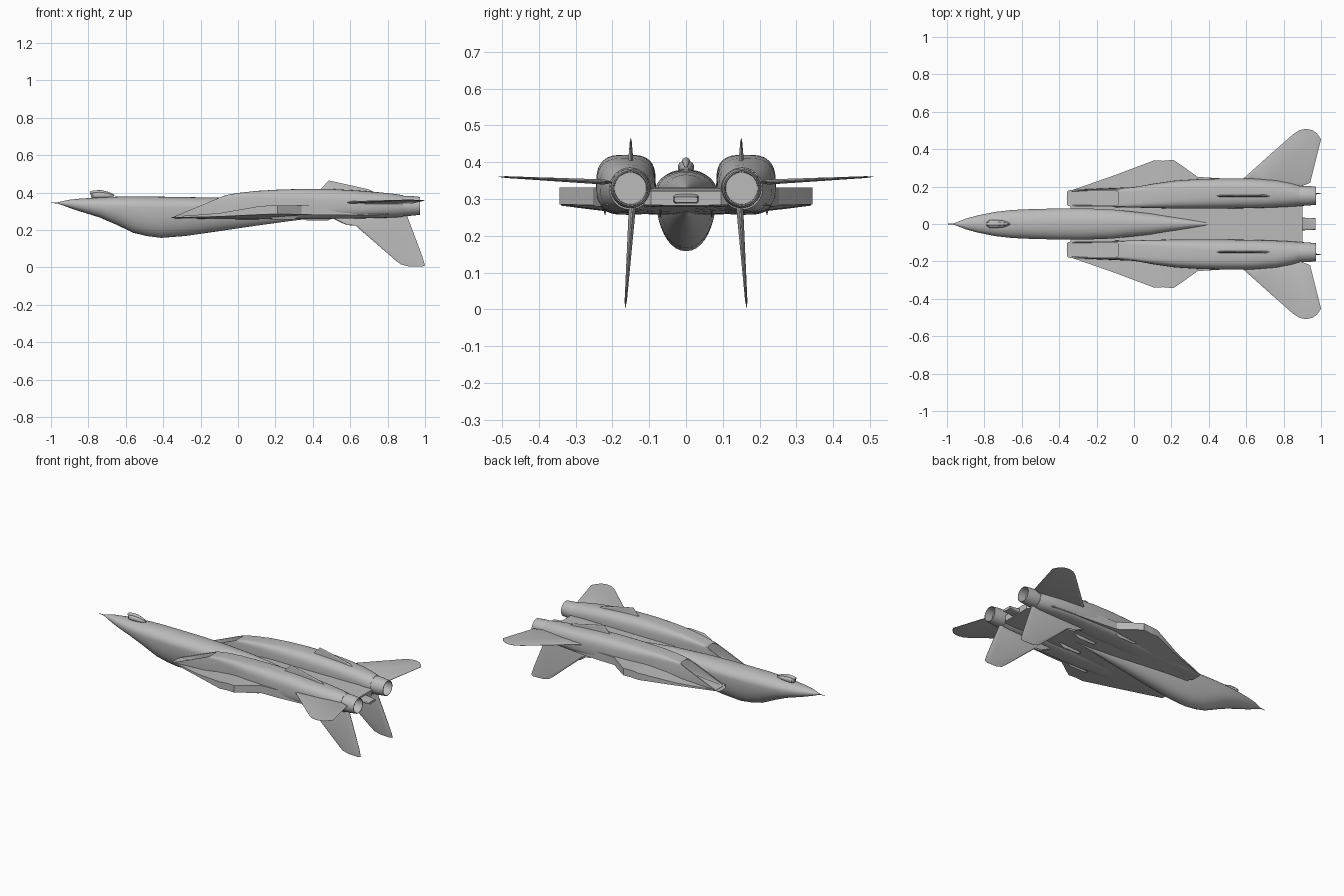
import bpy, bmesh, math
from mathutils import Vector

cube = bpy.data.objects.get("Cube")
if cube:
    bpy.data.objects.remove(cube, do_unlink=True)

grey = bpy.data.materials.new("airframe grey")
grey.use_nodes = True
grey.diffuse_color = (0.5, 0.5, 0.5, 1)
grey.node_tree.nodes["Principled BSDF"].inputs["Base Color"].default_value = (0.5, 0.5, 0.5, 1)


def loft(name, rings, mirror=False, angle=35):
    """Skin a list of equal-length closed rings and cap both ends."""
    bm = bmesh.new()
    loops = [[bm.verts.new(p) for p in ring] for ring in rings]
    n = len(loops[0])
    for a, b in zip(loops, loops[1:]):
        for i in range(n):
            j = (i + 1) % n
            bm.faces.new((a[i], a[j], b[j], b[i]))
    bm.faces.new(loops[0][::-1])
    bm.faces.new(loops[-1])
    bmesh.ops.recalc_face_normals(bm, faces=bm.faces)
    mesh = bpy.data.meshes.new(name)
    bm.to_mesh(mesh)
    bm.free()
    mesh.materials.append(grey)
    ob = bpy.data.objects.new(name, mesh)
    bpy.context.collection.objects.link(ob)
    bpy.ops.object.select_all(action="DESELECT")
    ob.select_set(True)
    bpy.context.view_layer.objects.active = ob
    bpy.ops.object.shade_smooth_by_angle(angle=math.radians(angle))
    if mirror:
        mod = ob.modifiers.new("Mirror", "MIRROR")
        mod.use_axis = (False, True, False)
        mod.use_clip = False
        mod.use_mirror_merge = False
    return ob


def section(x, yc, w, zm, up, down, e=2.0, n=40):
    """Superellipse cross-section with separate upper and lower heights."""
    ring = []
    for i in range(n):
        a = 2 * math.pi * i / n
        c, s = math.cos(a), math.sin(a)
        y = yc + w * math.copysign(abs(c) ** (2 / e), c)
        z = zm + (up if s > 0 else down) * math.copysign(abs(s) ** (2 / e), s)
        ring.append((x, y, z))
    return ring


def blade(name, outline, origin, span, normal, thick, mirror=True):
    """Thin surface: (x, s) outline, s runs along span, bevelled to a thin rim."""
    origin, span, normal = Vector(origin), Vector(span).normalized(), Vector(normal).normalized()
    cx = sum(p[0] for p in outline) / len(outline)
    cs = sum(p[1] for p in outline) / len(outline)
    smax = max(p[1] for p in outline)

    def ring(k, side):
        pts = []
        for x, s in outline:
            t = side * thick * (1 - 0.65 * max(s, 0) / smax)
            x2, s2 = cx + (x - cx) * k, cs + (s - cs) * k
            pts.append(Vector((x2, 0, 0)) + origin + span * s2 + normal * t)
        return pts
    return loft(name, [ring(0.86, -1), ring(1, -0.2), ring(1, 0.2), ring(0.86, 1)], mirror, 20)


# Fuselage with the deep canopy side underneath: x, half width, middle z, top z, bottom z
body = [(-1.0, .001, .345, .346, .344), (-.965, .003, .345, .348, .342),
        (-.90, .028, .341, .362, .318), (-.84, .045, .336, .368, .298),
        (-.74, .065, .329, .374, .267), (-.65, .075, .325, .378, .228),
        (-.56, .079, .322, .380, .185), (-.49, .081, .320, .379, .168),
        (-.41, .083, .320, .378, .158), (-.28, .084, .320, .376, .168),
        (-.12, .078, .320, .373, .191), (.09, .056, .315, .366, .222),
        (.25, .034, .310, .352, .244), (.36, .018, .305, .338, .258),
        (.45, .006, .300, .324, .267)]
loft("fuselage", [section(x, 0, w, m, t - m, m - b, 2.1) for x, w, m, t, b in body], angle=50)

# Flat centre body and wing gloves: x, half width, edge z low, edge z high, centre z low
deck = [(-.34, .178, .266, .272, .262), (-.10, .262, .272, .290, .256),
        (.107, .340, .282, .326, .256), (.155, .338, .284, .330, .257),
        (.21, .343, .285, .331, .258), (.245, .320, .285, .331, .260),
        (.34, .252, .283, .331, .263), (.45, .245, .280, .331, .268),
        (.60, .235, .280, .331, .273), (.80, .215, .282, .329, .278), (.90, .095, .284, .322, .282)]
rings = []
for x, w, lo, hi, mid in deck:
    rings.append([(x, 0, mid), (x, .5 * w, mid + .2 * (lo - mid)), (x, w, lo), (x, w, hi),
                  (x, .5 * w, hi), (x, 0, hi), (x, -.5 * w, hi), (x, -w, hi),
                  (x, -w, lo), (x, -.5 * w, mid + .2 * (lo - mid))])
loft("wing_glove_deck", rings, angle=25)

# Tail fairing between the engines
loft("tail_fairing", [section(x, 0, w, z, h, h, 5) for x, w, z, h in
                      [(.80, .07, .302, .020), (.89, .062, .301, .017), (.90, .034, .300, .013),
                       (.97, .031, .298, .008)]])


# Engine nacelles with raked open intakes
def raked(w):
    pts = section(0, .138, w, .328, w + .012, w + .018, 8)
    return [(-.07 - .28 * (.385 - z) / .117, y, z) for _, y, z in pts]


# x, y inner, y outer, top z, bottom z, squareness
pods = [(0, .088, .197, .398, .262, 6), (.10, .085, .215, .409, .258, 4.5),
        (.22, .083, .232, .416, .257, 3.6), (.36, .082, .241, .420, .258, 3.2),
        (.50, .083, .244, .419, .260, 3), (.64, .085, .243, .411, .262, 2.8),
        (.76, .089, .234, .401, .264, 2.5), (.84, .093, .220, .393, .267, 2.2),
        (.885, .096, .208, .385, .271, 2)]
rings = [section(.10, .145, .05, .335, .055, .055, 4), raked(.040), raked(.046)]
for x, a, b, t, lo, e in pods:
    m = .335 if x < .8 else (t + lo) / 2
    rings.append(section(x, (a + b) / 2, (b - a) / 2, m, t - m, m - lo, e))
loft("engine_nacelles", rings, True, 40)

# Exhaust nozzles, hollow at the rear
loft("exhaust_nozzles", [section(x, .151, r, .329, r, r) for x, r in
                         [(.86, .053), (.885, .054), (.925, .053), (.973, .048),
                          (.973, .045), (.92, .043)]], True)

# Horizontal tails
blade("horizontal_tails",
      [(.57, .03), (.62, .075), (.85, .28), (.885, .302), (.92, .309), (.955, .302),
       (.98, .283), (1.0, .253), (.942, .02), (.89, 0), (.70, 0)],
      (0, .20, .345), (0, 1, .05), (0, -.05, 1), .007)

# Vertical tails, pointing down
blade("vertical_tails",
      [(.48, 0), (.55, .035), (.615, .04), (.84, .236), (.87, .259), (.91, .270), (.985, .272),
       (1.0, .265), (.985, .215), (.908, .01), (.90, -.02), (.50, -.02)],
      (0, .146, .275), (0, .07, -1), (0, 1, .07), .009)

# Small fins above the nacelles
blade("small_nacelle_fins", [(.42, -.02), (.44, .01), (.485, .060), (.70, .012), (.76, -.02)],
      (0, .15, .405), (0, 0, 1), (0, 1, 0), .007)

# Low fences on the glove undersides
for i, (x, y, z) in enumerate([(.15, .22, .268), (.33, .07, .262)]):
    blade("deck_fences_%d" % (i + 1), [(x, -.01), (x + .04, .012), (x + .15, .012), (x + .19, -.01)],
          (0, y, z), (0, 0, -1), (0, 1, 0), .004)

# Sensor pod on the nose: mount, body and slim upper tube
loft("sensor_pod", [section(x, 0, w, z, h, h, 2.3, 20) for x, w, z, h in
                    [(-.785, .010, .384, .010), (-.775, .020, .385, .016), (-.74, .022, .386, .018),
                     (-.70, .018, .384, .014), (-.665, .006, .380, .006)]])
loft("sensor_tube", [section(x, 0, w, z, w, w, 2, 16) for x, w, z in
                     [(-.79, .008, .399), (-.77, .011, .401), (-.73, .011, .402),
                      (-.69, .007, .396), (-.66, .003, .386)]])
loft("sensor_mount", [section(x, 0, w, .370, .014, .014, 4, 16) for x, w in
                      [(-.765, .006), (-.74, .010), (-.70, .006)]])
